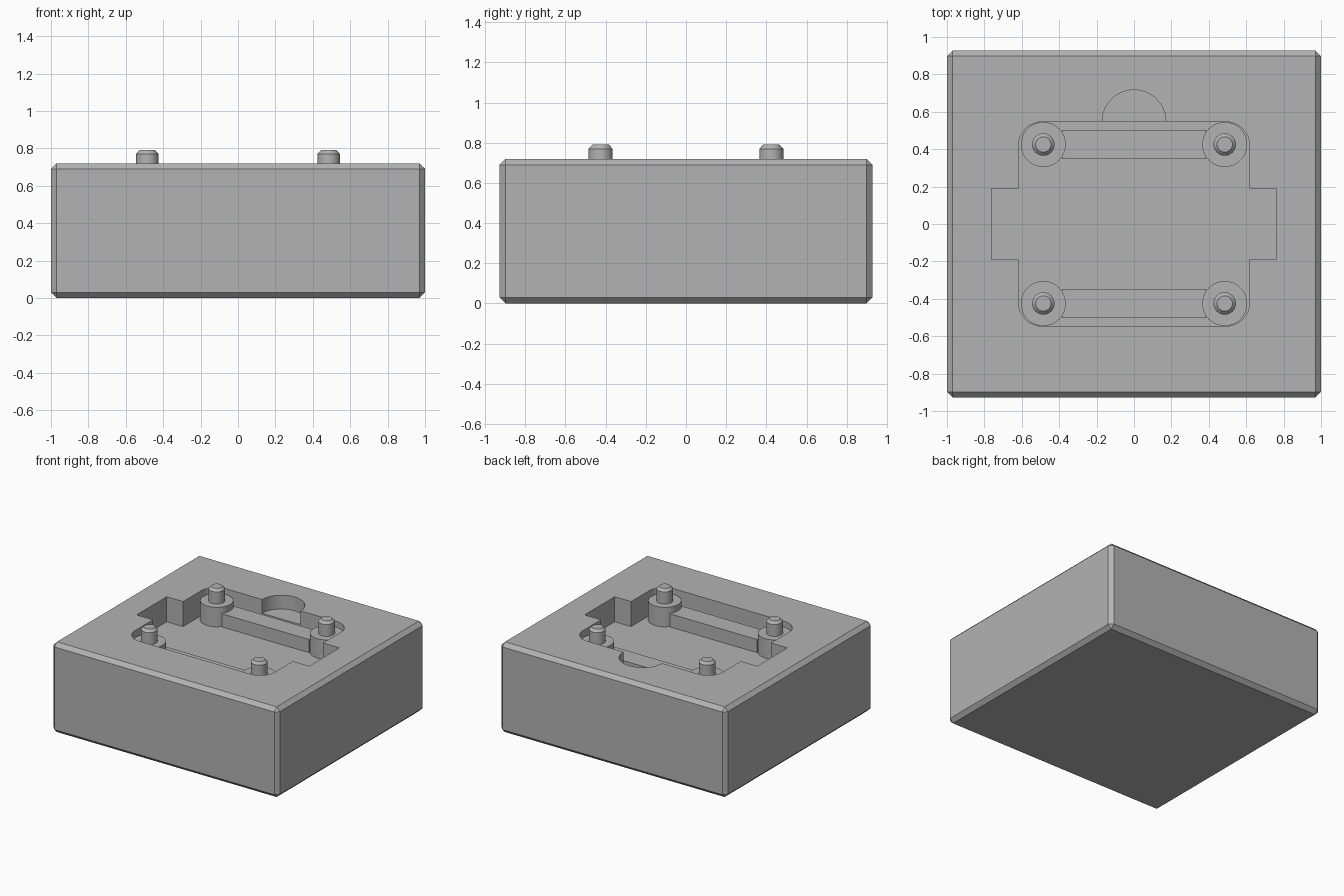
import bpy, bmesh, math

if "Cube" in bpy.data.objects:
    bpy.data.objects.remove(bpy.data.objects["Cube"])

TOP, FLOOR = 0.72, 0.52
HX, HY = 1.0, 0.928            # block half sizes
PX, PY = 0.485, 0.425          # post centres

grey = bpy.data.materials.new("plain grey")
grey.diffuse_color = (0.45, 0.45, 0.45, 1)
grey.use_nodes = True
grey.node_tree.nodes["Principled BSDF"].inputs["Base Color"].default_value = grey.diffuse_color


def finish(name, bm):
    """Turn a bmesh into a named grey object."""
    bmesh.ops.recalc_face_normals(bm, faces=bm.faces)
    mesh = bpy.data.meshes.new(name)
    bm.to_mesh(mesh)
    bm.free()
    mesh.materials.append(grey)
    ob = bpy.data.objects.new(name, mesh)
    bpy.context.collection.objects.link(ob)
    return ob


def prism(name, outline, z0, z1, bevel=0):
    """Extrude a flat outline from z0 to z1, optionally chamfering all edges."""
    bm = bmesh.new()
    face = bm.faces.new([bm.verts.new((x, y, z0)) for x, y in outline])
    ext = bmesh.ops.extrude_face_region(bm, geom=[face])
    moved = [g for g in ext["geom"] if isinstance(g, bmesh.types.BMVert)]
    bmesh.ops.translate(bm, verts=moved, vec=(0, 0, z1 - z0))
    if bevel:
        bmesh.ops.bevel(bm, geom=bm.edges[:], offset=bevel, segments=1,
                        affect='EDGES', profile=0.5)
    return finish(name, bm)


def rect(x0, x1, y0, y1):
    return [(x0, y0), (x1, y0), (x1, y1), (x0, y1)]


def arc(cx, cy, r, a0, a1, n):
    return [(cx + r * math.cos(math.radians(a0 + (a1 - a0) * i / n)),
             cy + r * math.sin(math.radians(a0 + (a1 - a0) * i / n)))
            for i in range(n + 1)]


def circle(cx, cy, r, n=48):
    return arc(cx, cy, r, 0, 360, n)[:-1]


def smooth(ob):
    bpy.ops.object.select_all(action='DESELECT')
    ob.select_set(True)
    bpy.context.view_layer.objects.active = ob
    bpy.ops.object.shade_smooth_by_angle(angle=math.radians(25))


def cut(ob, cutter):
    mod = ob.modifiers.new("cut", 'BOOLEAN')
    mod.operation, mod.solver, mod.object = 'DIFFERENCE', 'EXACT', cutter
    bpy.context.view_layer.objects.active = ob
    bpy.ops.object.modifier_apply(modifier=mod.name)
    bpy.data.objects.remove(cutter)


# Chamfered block
block = prism("block", rect(-HX, HX, -HY, HY), 0, TOP, 0.03)

# Pocket: rounded corners and a square notch on each side
W, D, R, NX, NY = 0.618, 0.547, 0.13, 0.763, 0.19
right = ([(W, -NY), (NX, -NY), (NX, NY), (W, NY)])
left = [(-x, -y) for x, y in right]
pocket = (arc(W - R, -D + R, R, -90, 0, 12) + right
          + arc(W - R, D - R, R, 0, 90, 12)
          + arc(-W + R, D - R, R, 90, 180, 12) + left
          + arc(-W + R, -D + R, R, 180, 270, 12))
cut(block, prism("pocket_cutter", pocket, FLOOR, 1))

# Shallow half-round finger scoop at the back
cut(block, prism("scoop_cutter", circle(0, D, 0.17, 64), 0.61, 1))
smooth(block)

# Corner posts, each with a chamfered locating pin
for sx, xn in ((-1, "left"), (1, "right")):
    for sy, yn in ((-1, "front"), (1, "back")):
        x, y = sx * PX, sy * PY
        smooth(prism(f"post_{yn}_{xn}", circle(x, y, 0.12), FLOOR - 0.01, 0.675))
        bm = bmesh.new()
        rings = []
        for r, z in ((0.06, 0.665), (0.06, 0.77), (0.041, 0.79)):
            rings.append([bm.verts.new((px, py, z)) for px, py in circle(x, y, r, 32)])
        for a, b in zip(rings, rings[1:]):
            for i in range(32):
                j = (i + 1) % 32
                bm.faces.new((a[i], a[j], b[j], b[i]))
        bm.faces.new(rings[0])
        bm.faces.new(rings[-1])
        smooth(finish(f"pin_{yn}_{xn}", bm))

# Low ribs joining the posts at front and back
for sy, yn in ((-1, "front"), (1, "back")):
    y0, y1 = sorted((sy * 0.347, sy * 0.503))
    prism(f"rib_{yn}", rect(-0.385, 0.385, y0, y1), FLOOR - 0.01, 0.625)
